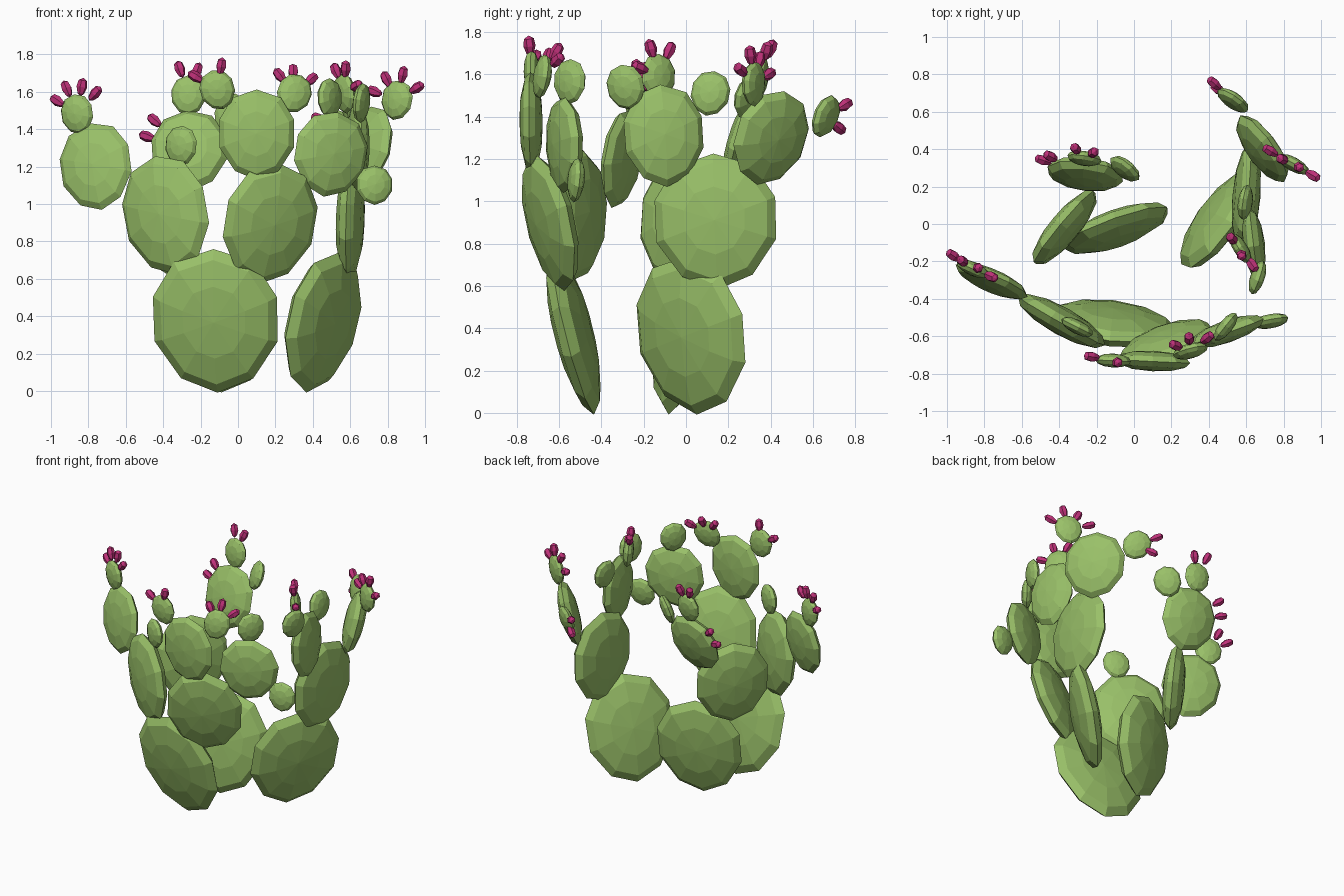
import bpy, bmesh
from mathutils import Vector, Matrix

if "Cube" in bpy.data.objects:
    bpy.data.objects.remove(bpy.data.objects["Cube"])


def material(name, rgb):
    m = bpy.data.materials.new(name)
    m.diffuse_color = (*rgb, 1)
    m.use_nodes = True
    m.node_tree.nodes["Principled BSDF"].inputs["Base Color"].default_value = m.diffuse_color
    return m


GREEN = material("cactus_green", (0.32, 0.53, 0.14))
PINK = material("fruit_pink", (0.52, 0.03, 0.19))


def add_object(name, bm, mat):
    me = bpy.data.meshes.new(name)
    bm.to_mesh(me)
    bm.free()
    me.materials.append(mat)
    ob = bpy.data.objects.new(name, me)
    bpy.context.collection.objects.link(ob)
    return ob


def fruit(name, pos, away):
    """Small six-sided bud pointing away from its pad."""
    d = (Vector(pos) - Vector(away)).normalized()
    bm = bmesh.new()
    bmesh.ops.create_uvsphere(bm, u_segments=6, v_segments=4, radius=1)
    for v in bm.verts:
        k = 1 + 0.2 * v.co.z                      # fuller towards the tip
        v.co = Vector((v.co.x * 0.029 * k, v.co.y * 0.029 * k, v.co.z * 0.05))
    rot = d.to_track_quat('Z', 'Y').to_matrix().to_4x4()
    bm.transform(Matrix.Translation(pos) @ rot)
    add_object(name, bm, PINK)


def pad(name, bottom, top, side, width, thick, fruits=()):
    """Flattened ten-sided pad from its bottom to its top; side is the width direction."""
    b, t = Vector(bottom), Vector(top)
    up = (t - b).normalized()
    s = Vector((*side, 0))
    s = (s - up * s.dot(up)).normalized()
    n = s.cross(up)
    half = (t - b).length / 2
    c = (b + t) / 2
    bm = bmesh.new()
    bmesh.ops.create_uvsphere(bm, u_segments=10, v_segments=6, radius=1)
    for v in bm.verts:
        x, y, z = v.co
        egg = 1 + 0.1 * y * (1 - x * x)           # narrower foot
        v.co = (c + s * (x * egg * width / 2) + up * (y / 0.951 * half + 0.03 * half * (1 - y * y))
                + n * (z * thick / 2))
    bmesh.ops.recalc_face_normals(bm, faces=bm.faces)
    add_object(name, bm, GREEN)
    for i, f in enumerate(fruits):
        fruit(f"{name}_fruit_{i + 1}", f, c)


def small_pad(name, centre, lean, side, fruits=(), size=0.19):
    """Round young pad leaning along the given direction."""
    c, d = Vector(centre), Vector(lean).normalized() * size * 0.54
    pad(name, c - d, c + d, side, size, 0.075, fruits)


# Front stem
pad("front_base_pad", (-0.11, -0.44, 0.01), (-0.13, -0.62, 0.74), (1, -0.12), 0.70, 0.17)
pad("front_left_pad", (-0.33, -0.54, 0.64), (-0.44, -0.50, 1.24), (0.46, -0.26), 0.53, 0.15)
pad("front_right_pad", (0.12, -0.58, 0.59), (0.22, -0.70, 1.20), (0.5, 0.19), 0.54, 0.15)
pad("front_top_pad", (0.10, -0.73, 1.14), (0.10, -0.735, 1.60), (1, -0.05), 0.42, 0.11)
pad("front_right_upper_pad", (0.46, -0.58, 1.05), (0.53, -0.57, 1.48), (0.4, 0.14), 0.42, 0.12)
pad("front_left_upper_pad", (-0.73, -0.35, 0.98), (-0.79, -0.26, 1.42), (0.38, -0.16), 0.42, 0.11)

small_pad("left_tip_pad", (-0.86, -0.24, 1.48), (-0.15, 0.05, 1), (0.2, -0.09),
          [(-0.965, -0.17, 1.55), (-0.915, -0.20, 1.615), (-0.835, -0.235, 1.625), (-0.765, -0.28, 1.59)])
small_pad("front_top_left_tip_pad", (-0.11, -0.73, 1.61), (-0.3, 0, 1), (1, -0.05),
          [(-0.225, -0.71, 1.68), (-0.09, -0.74, 1.735)])
small_pad("front_top_right_tip_pad", (0.30, -0.68, 1.59), (0.4, 0.25, 1), (1, 0.25),
          [(0.225, -0.65, 1.685), (0.295, -0.615, 1.705), (0.39, -0.61, 1.665)])
small_pad("front_right_tip_pad", (0.49, -0.55, 1.565), (0, 0.05, 1), (0.12, 0.15))
small_pad("front_right_low_tip_pad", (0.73, -0.52, 1.10), (1, 0.15, 0.2), (-0.2, 1), size=0.2)
bpy.data.objects.remove(bpy.data.objects["front_right_low_tip_pad"])
pad("front_right_side_tip_pad", (0.73, -0.53, 1.00), (0.73, -0.51, 1.20), (1, 0.18), 0.20, 0.075)
small_pad("front_left_tip_pad", (-0.305, -0.55, 1.31), (0.1, -0.05, 1), (1, -0.5))

# Right stem
pad("right_base_pad", (0.37, 0.05, 0.01), (0.53, 0.00, 0.72), (0.36, 0.5), 0.64, 0.17)
pad("right_middle_pad", (0.59, 0.15, 0.60), (0.61, 0.13, 1.21), (0.08, 1), 0.60, 0.15)
pad("right_front_upper_pad", (0.64, -0.09, 1.08), (0.64, -0.12, 1.54), (-0.12, 1), 0.39, 0.12)
pad("right_back_upper_pad", (0.66, 0.34, 1.09), (0.71, 0.46, 1.51), (0.26, -0.36), 0.43, 0.13)

small_pad("right_middle_tip_pad", (0.57, -0.13, 1.59), (-0.1, 0, 1), (-0.5, 0.8),
          [(0.525, -0.08, 1.71), (0.575, -0.165, 1.72), (0.63, -0.215, 1.63)])
small_pad("right_front_tip_pad", (0.66, -0.285, 1.54), (0.05, -0.2, 1), (0.35, 1))
small_pad("right_inner_tip_pad", (0.595, 0.115, 1.51), (-0.1, 0.2, 1), (0.15, 1))
small_pad("right_outer_tip_pad", (0.85, 0.32, 1.555), (0.2, -0.05, 1), (0.2, -0.11),
          [(0.73, 0.39, 1.60), (0.795, 0.345, 1.665), (0.88, 0.305, 1.69), (0.955, 0.26, 1.62)])
small_pad("right_back_tip_pad", (0.53, 0.66, 1.40), (-0.35, 0.4, 0.6), (0.16, -0.1),
          [(0.43, 0.75, 1.455), (0.45, 0.72, 1.35)])

# Back stem
pad("back_base_pad", (-0.09, -0.08, 0.01), (-0.10, 0.03, 0.70), (0.56, 0.2), 0.61, 0.17)
pad("back_middle_pad", (-0.35, -0.04, 0.62), (-0.39, 0.00, 1.20), (0.35, 0.42), 0.52, 0.15)
pad("back_upper_pad", (-0.25, 0.20, 1.08), (-0.27, 0.33, 1.49), (1, -0.12), 0.42, 0.13,
    [(-0.445, 0.36, 1.445), (-0.485, 0.34, 1.36)])
small_pad("back_tip_pad", (-0.265, 0.35, 1.58), (-0.05, 0.15, 1), (1, -0.15),
          [(-0.31, 0.40, 1.72), (-0.22, 0.38, 1.71)])
small_pad("back_side_tip_pad", (-0.05, 0.295, 1.49), (0.4, 0.1, 1), (0.6, -0.5))
